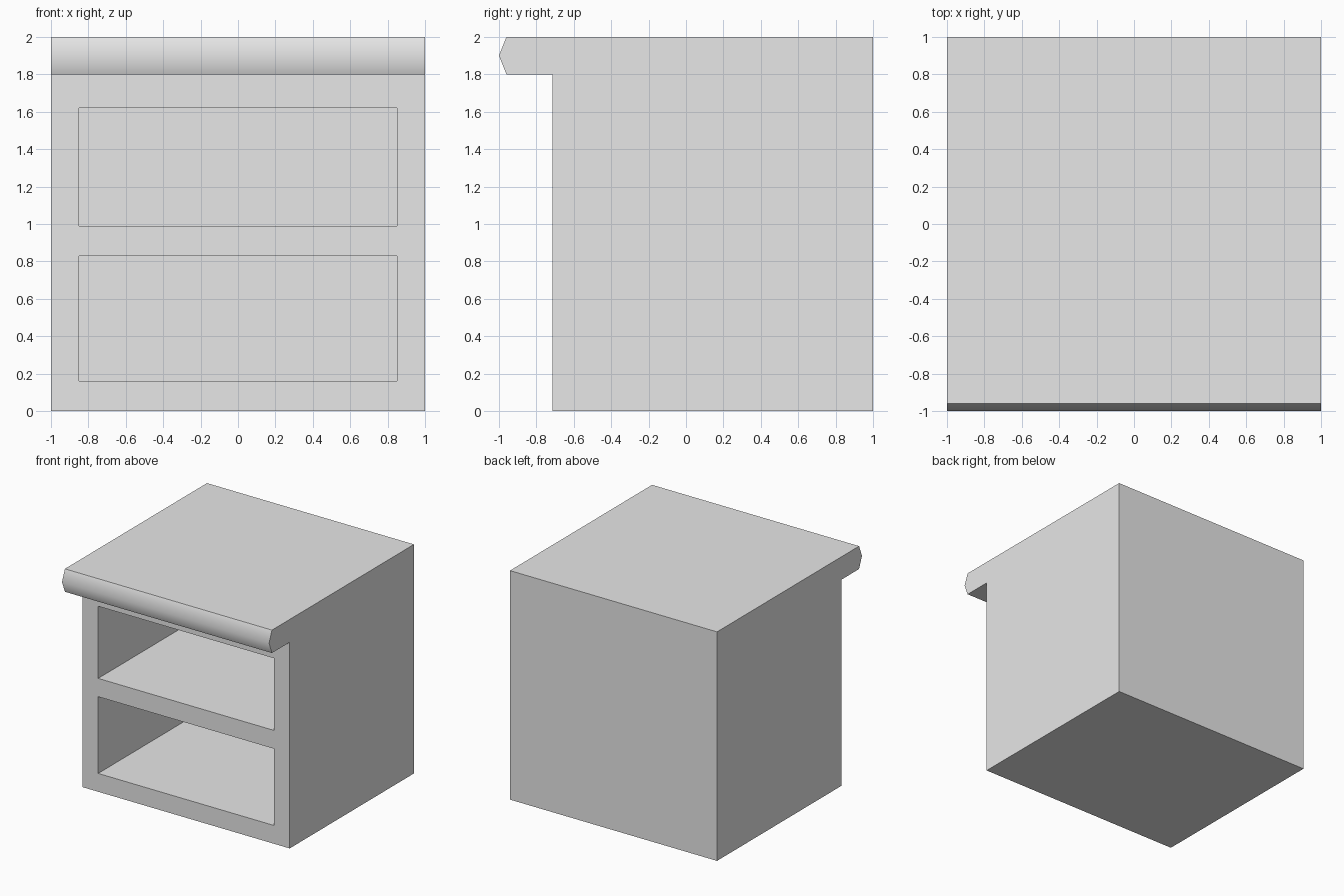
import bpy
import bmesh
import math
from mathutils import Matrix, Vector

default = bpy.data.objects.get("Cube")
if default:
    bpy.data.objects.remove(default, do_unlink=True)

grey = bpy.data.materials.new("plain grey")
grey.use_nodes = True
grey.diffuse_color = (0.8, 0.8, 0.8, 1)
grey.node_tree.nodes["Principled BSDF"].inputs["Base Color"].default_value = (0.8, 0.8, 0.8, 1)

FRONT, BACK, BACK_PANEL = -0.715, 1.0, 0.15


def make_object(name, bm):
    mesh = bpy.data.meshes.new(name)
    bmesh.ops.recalc_face_normals(bm, faces=bm.faces)
    bm.to_mesh(mesh)
    bm.free()
    mesh.materials.append(grey)
    obj = bpy.data.objects.new(name, mesh)
    bpy.context.collection.objects.link(obj)
    return obj


def extrude_profile(name, profile, half_width):
    """Sweep a side profile of (y, z) points across the width."""
    bm = bmesh.new()
    face = bm.faces.new([bm.verts.new((-half_width, y, z)) for y, z in profile])
    swept = bmesh.ops.extrude_face_region(bm, geom=[face])["geom"]
    verts = [v for v in swept if isinstance(v, bmesh.types.BMVert)]
    bmesh.ops.translate(bm, verts=verts, vec=(2 * half_width, 0, 0))
    return make_object(name, bm)


def box(name, low, high):
    low, high = Vector(low), Vector(high)
    bm = bmesh.new()
    bmesh.ops.create_cube(bm, size=1, matrix=Matrix.Translation((low + high) / 2)
                          @ Matrix.Diagonal((*(high - low), 1)))
    return make_object(name, bm)


# Cabinet body with overhanging top and pointed nose
cabinet = extrude_profile("cabinet", [
    (FRONT, 0), (BACK, 0), (BACK, 2), (-0.96, 2),
    (-1, 1.9), (-0.96, 1.8), (FRONT, 1.8)], 1)
bpy.context.view_layer.objects.active = cabinet
cabinet.select_set(True)

# Two open shelf compartments
for label, bottom, top in (("lower", 0.16, 0.83), ("upper", 0.99, 1.62)):
    cutter = box(label + "_compartment_cutter", (-0.85, FRONT - 0.1, bottom),
                 (0.85, BACK - BACK_PANEL, top))
    cutter.hide_render = True
    cut = cabinet.modifiers.new(label + " compartment", "BOOLEAN")
    cut.operation, cut.solver, cut.object = "DIFFERENCE", "EXACT", cutter
    bpy.ops.object.modifier_apply(modifier=cut.name)
    bpy.data.objects.remove(cutter, do_unlink=True)

# Smooth only the nose ridge
bpy.ops.object.shade_smooth_by_angle(angle=math.radians(50))
